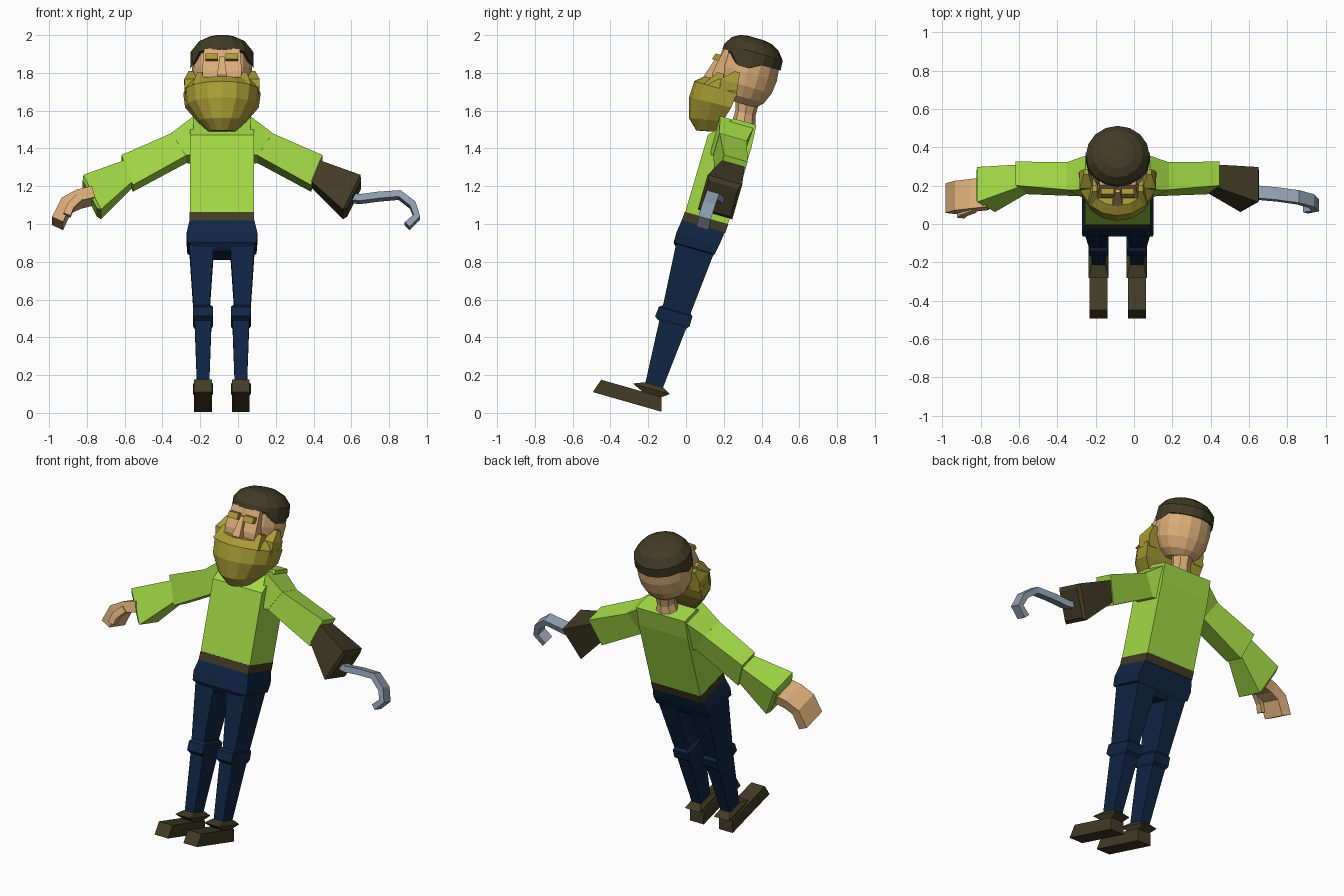
import bpy, bmesh, math
from mathutils import Matrix, Vector

# Parts are built upright around x = 0, then leaned back and shifted
LEAN = Matrix.Translation((-0.085, 0, 0)) @ Matrix.Rotation(math.radians(-16), 4, 'X')


def mat(name, rgb):
    m = bpy.data.materials.new(name)
    m.diffuse_color = (*rgb, 1)
    return m


LIME = mat("lime_cloth", (0.36, 0.70, 0.06))
NAVY = mat("navy_cloth", (0.005, 0.019, 0.058))
BROWN = mat("dark_brown", (0.054, 0.044, 0.018))
SKIN = mat("skin", (0.70, 0.42, 0.19))
BLOND = mat("blond_hair", (0.40, 0.33, 0.035))
STEEL = mat("steel", (0.27, 0.34, 0.43))


def finish(name, bm, material):
    bmesh.ops.recalc_face_normals(bm, faces=bm.faces)
    bm.transform(LEAN)
    me = bpy.data.meshes.new(name)
    bm.to_mesh(me)
    bm.free()
    me.materials.append(material)
    ob = bpy.data.objects.new(name, me)
    bpy.context.collection.objects.link(ob)
    return ob


def loft(name, rings, material):
    """Skin a list of equal-length rings and cap both ends."""
    bm = bmesh.new()
    vs = [[bm.verts.new(p) for p in r] for r in rings]
    n = len(vs[0])
    for a, b in zip(vs, vs[1:]):
        for i in range(n):
            j = (i + 1) % n
            bm.faces.new((a[i], a[j], b[j], b[i]))
    bm.faces.new(vs[0])
    bm.faces.new(vs[-1])
    return finish(name, bm, material)


def rect(z, hw, y0, y1, cx=0):
    return [(cx - hw, y0, z), (cx + hw, y0, z), (cx + hw, y1, z), (cx - hw, y1, z)]


def oval(z, hw, y0, y1, n=16):
    c, d = (y0 + y1) / 2, (y1 - y0) / 2
    return [(hw * math.cos(2 * math.pi * i / n), c + d * math.sin(2 * math.pi * i / n), z)
            for i in range(n)]


def blocks(name, specs, material, cx=0):
    return loft(name, [rect(*s, cx) for s in specs], material)


def limb(name, side, specs, material):
    """Square limb; each spec is x, y, z, half height, half depth, tilt."""
    rings = []
    for x, y, z, h, d, tilt in specs:
        t = math.radians(tilt)
        u = Vector((math.sin(t), 0, math.cos(t))) * h
        v = Vector((0, d, 0))
        c = Vector((x, y, z))
        rings.append([(side * p.x, p.y, p.z) for p in (c - u - v, c + u - v, c + u + v, c - u + v)])
    return loft(name, rings, material)


def strip(name, side, path, thick, width, material):
    """Flat bar following a path in the x-z plane."""
    specs = []
    for i, p in enumerate(path):
        a, b = path[max(i - 1, 0)], path[min(i + 1, len(path) - 1)]
        tilt = math.degrees(math.atan2(-(b[2] - a[2]), b[0] - a[0]))
        specs.append((*p, thick, width, tilt))
    return limb(name, side, specs, material)


# Shoes and legs
for side, tag in ((-1, "right"), (1, "left")):
    x = side * 0.1
    blocks(f"{tag}_shoe", [(-0.03, 0.047, -0.505, -0.126), (0.045, 0.047, -0.48, -0.148)], BROWN, x)
    blocks(f"{tag}_shoe_cuff", [(0.04, 0.035, -0.242, -0.154), (0.072, 0.053, -0.313, -0.109),
                                (0.095, 0.036, -0.255, -0.15)], BROWN, x)
    blocks(f"{tag}_lower_leg", [(0.085, 0.032, -0.25, -0.155), (0.455, 0.045, -0.272, -0.12)], NAVY, x)
    blocks(f"{tag}_knee_band", [(0.43, 0.046, -0.275, -0.12), (0.447, 0.053, -0.298, -0.108),
                                (0.5, 0.053, -0.293, -0.108), (0.515, 0.042, -0.273, -0.123)], NAVY, x)
    blocks(f"{tag}_upper_leg", [(0.5, 0.042, -0.273, -0.123), (0.86, 0.065, -0.298, -0.09)],
           NAVY, x + side * 0.008)

# Hips, belt and shirt
blocks("hips", [(0.81, 0.09, -0.28, -0.11), (0.85, 0.183, -0.312, -0.085),
                (0.905, 0.187, -0.312, -0.075), (0.98, 0.17, -0.302, -0.066)], NAVY)
blocks("belt", [(0.972, 0.171, -0.303, -0.063), (1.022, 0.171, -0.299, -0.06)], BROWN)
blocks("shirt", [(1.02, 0.17, -0.297, -0.062), (1.447, 0.17, -0.294, -0.054),
                 (1.568, 0.168, -0.185, -0.062)], LIME)

# Arms
for side, tag in ((-1, "right"), (1, "left")):
    limb(f"{tag}_shoulder", side, [(0.15, -0.165, 1.455, 0.105, 0.095, 0),
                                   (0.23, -0.163, 1.412, 0.072, 0.075, 32)], LIME)
    limb(f"{tag}_upper_arm", side, [(0.22, -0.163, 1.415, 0.072, 0.075, 32),
                                    (0.502, -0.118, 1.285, 0.088, 0.065, 20)], LIME)
    limb(f"{tag}_forearm", side, [(0.487, -0.122, 1.287, 0.06, 0.06, 22),
                                  (0.687, -0.142, 1.148, 0.106, 0.095, 26),
                                  (0.70, -0.142, 1.14, 0.085, 0.08, 26)],
         LIME if side < 0 else BROWN)

# Curled hand and hook
strip("hand", -1, [(0.68, -0.165, 1.15), (0.76, -0.168, 1.128), (0.825, -0.165, 1.094),
                   (0.87, -0.15, 1.0)], 0.032, 0.08, SKIN)
strip("thumb", -1, [(0.75, -0.235, 1.12), (0.80, -0.24, 1.07), (0.82, -0.24, 1.02)], 0.02, 0.02, SKIN)
strip("hook", 1, [(0.68, -0.15, 1.14), (0.73, -0.155, 1.133), (0.83, -0.167, 1.143),
                  (0.94, -0.184, 1.147), (1.01, -0.188, 1.09), (1.032, -0.19, 1.024),
                  (0.98, -0.185, 0.975)], 0.018, 0.034, STEEL)

# Neck and skull
loft("neck", [oval(1.54, 0.075, -0.19, -0.06, 8), oval(1.61, 0.055, -0.19, -0.08, 8),
              oval(1.72, 0.07, -0.22, -0.08, 8)], SKIN)
loft("skull", [oval(1.655, 0.075, -0.25, -0.09), oval(1.69, 0.12, -0.30, -0.055),
               oval(1.75, 0.152, -0.335, -0.03), oval(1.82, 0.16, -0.35, -0.022),
               oval(1.90, 0.155, -0.345, -0.03), oval(1.96, 0.11, -0.30, -0.07)], SKIN)
blocks("face", [(1.68, 0.09, -0.35, -0.2), (1.78, 0.105, -0.362, -0.2),
                (1.91, 0.095, -0.335, -0.2)], SKIN)
blocks("nose", [(1.72, 0.022, -0.39, -0.33), (1.745, 0.026, -0.40, -0.33),
                (1.86, 0.012, -0.362, -0.33)], SKIN)

# Short hair with a dip in front of each ear
hair = [oval(1.88, 0.168, -0.346, -0.018), oval(1.935, 0.166, -0.343, -0.022),
        oval(1.98, 0.13, -0.315, -0.06), oval(2.003, 0.085, -0.275, -0.105),
        oval(2.01, 0.04, -0.23, -0.15)]
hair[0] = [(x, y, z + (0.025 if y < -0.29 else -0.035 if y < -0.17 else 0)) for x, y, z in hair[0]]
loft("hair", hair, BROWN)

# Eyebrows
for side, tag in ((-1, "right"), (1, "left")):
    blocks(f"{tag}_eyebrow", [(1.838, 0.033, -0.384, -0.33), (1.872, 0.033, -0.374, -0.32)],
           BLOND, side * 0.053)


# Full beard wrapping the jaw
def beard_ring(z, hw, front, back, rise=0.0, n=8):
    pts = []
    for i in range(n + 1):
        a = math.pi * i / n
        s = math.sin(a)
        pts.append((-hw * math.cos(a), back + (front - back) * s ** 0.8, z + rise * (1 - s)))
    return pts


loft("beard", [beard_ring(1.452, 0.07, -0.36, -0.265, 0.02), beard_ring(1.505, 0.13, -0.415, -0.24, 0.03),
               beard_ring(1.61, 0.195, -0.445, -0.215, 0.01), beard_ring(1.70, 0.205, -0.442, -0.208),
               beard_ring(1.738, 0.165, -0.40, -0.22, 0.02)], BLOND)

# Cheek tufts on top of the beard
for side, tag in ((-1, "right"), (1, "left")):
    blocks(f"{tag}_cheek_tuft", [(1.68, 0.03, -0.30, -0.205), (1.75, 0.035, -0.31, -0.215),
                                 (1.81, 0.012, -0.25, -0.222)], BLOND, side * 0.165)
    blocks(f"{tag}_front_tuft", [(1.70, 0.035, -0.39, -0.30), (1.78, 0.012, -0.335, -0.30)],
           BLOND, side * 0.12)
